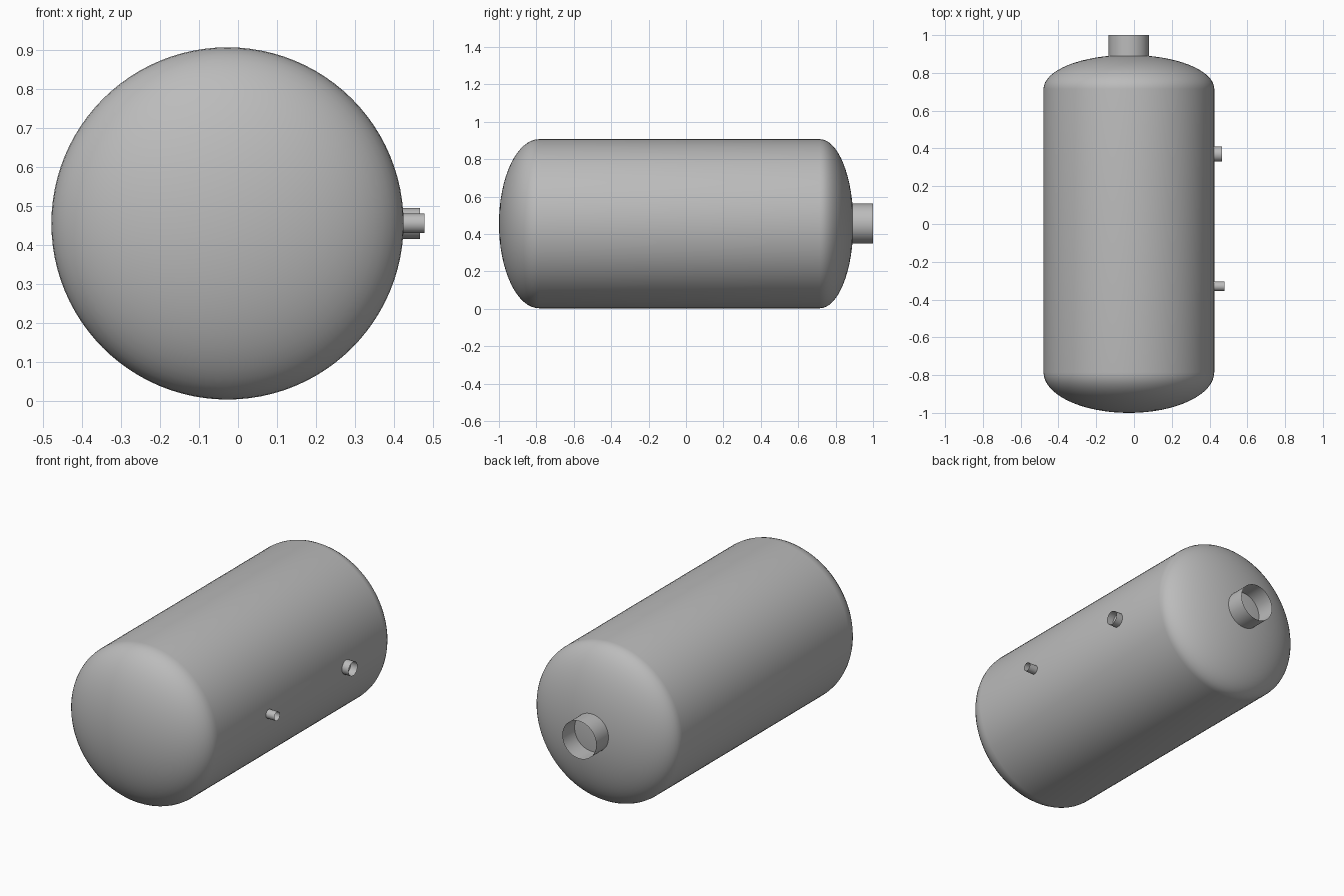
import bpy
import bmesh
from math import sin, cos, pi, radians
from mathutils import Matrix, Vector

if "Cube" in bpy.data.objects:
    bpy.data.objects.remove(bpy.data.objects["Cube"])

AXIS_X, AXIS_Z, RADIUS = -0.027, 0.455, 0.452
DOME_STEPS = 16

steel = bpy.data.materials.new("grey steel")
steel.use_nodes = True
GREY = (0.5, 0.5, 0.5, 1)
steel.diffuse_color = GREY
steel.node_tree.nodes["Principled BSDF"].inputs["Base Color"].default_value = GREY


def revolve(name, profile, origin, direction, sides):
    """Spin (radius, distance) points around an axis."""
    bm = bmesh.new()
    verts = [bm.verts.new((r, 0, d)) for r, d in profile]
    edges = [bm.edges.new(pair) for pair in zip(verts, verts[1:])]
    bmesh.ops.spin(bm, geom=verts + edges, cent=(0, 0, 0), axis=(0, 0, 1),
                   angle=2 * pi, steps=sides, use_merge=True)
    bmesh.ops.remove_doubles(bm, verts=bm.verts, dist=1e-5)
    bmesh.ops.recalc_face_normals(bm, faces=bm.faces)
    turn = Vector((0, 0, 1)).rotation_difference(Vector(direction)).to_matrix()
    bm.transform(Matrix.Translation(origin) @ turn.to_4x4())
    mesh = bpy.data.meshes.new(name)
    bm.to_mesh(mesh)
    bm.free()
    mesh.materials.append(steel)
    obj = bpy.data.objects.new(name, mesh)
    bpy.context.collection.objects.link(obj)
    bpy.ops.object.select_all(action="DESELECT")
    obj.select_set(True)
    bpy.context.view_layer.objects.active = obj
    bpy.ops.object.shade_smooth_by_angle(angle=radians(35))
    return obj


def dome(rim, depth):
    """Elliptical end cap, from its tip to its rim."""
    angles = [i * pi / 2 / DOME_STEPS for i in range(DOME_STEPS + 1)]
    return [(RADIUS * sin(a), rim + depth * cos(a)) for a in angles]


# Tank shell with a domed cap at each end
front, back = dome(-0.785, -0.215), dome(0.715, 0.18)
revolve("tank_shell", front + back[::-1], (AXIS_X, 0, AXIS_Z), (0, 1, 0), 96)

# Open neck on the back cap
revolve("back_neck", [(0.107, 0.87), (0.107, 1.0)], (AXIS_X, 0, AXIS_Z), (0, 1, 0), 48)

# Open pipe stubs on the left side
for name, y, radius, tip in (("large_side_pipe", 0.37, 0.04, 0.467),
                             ("small_side_pipe", -0.33, 0.025, 0.478)):
    revolve(name, [(radius, 0.41), (radius, tip)], (0, y, AXIS_Z), (1, 0, 0), 24)
